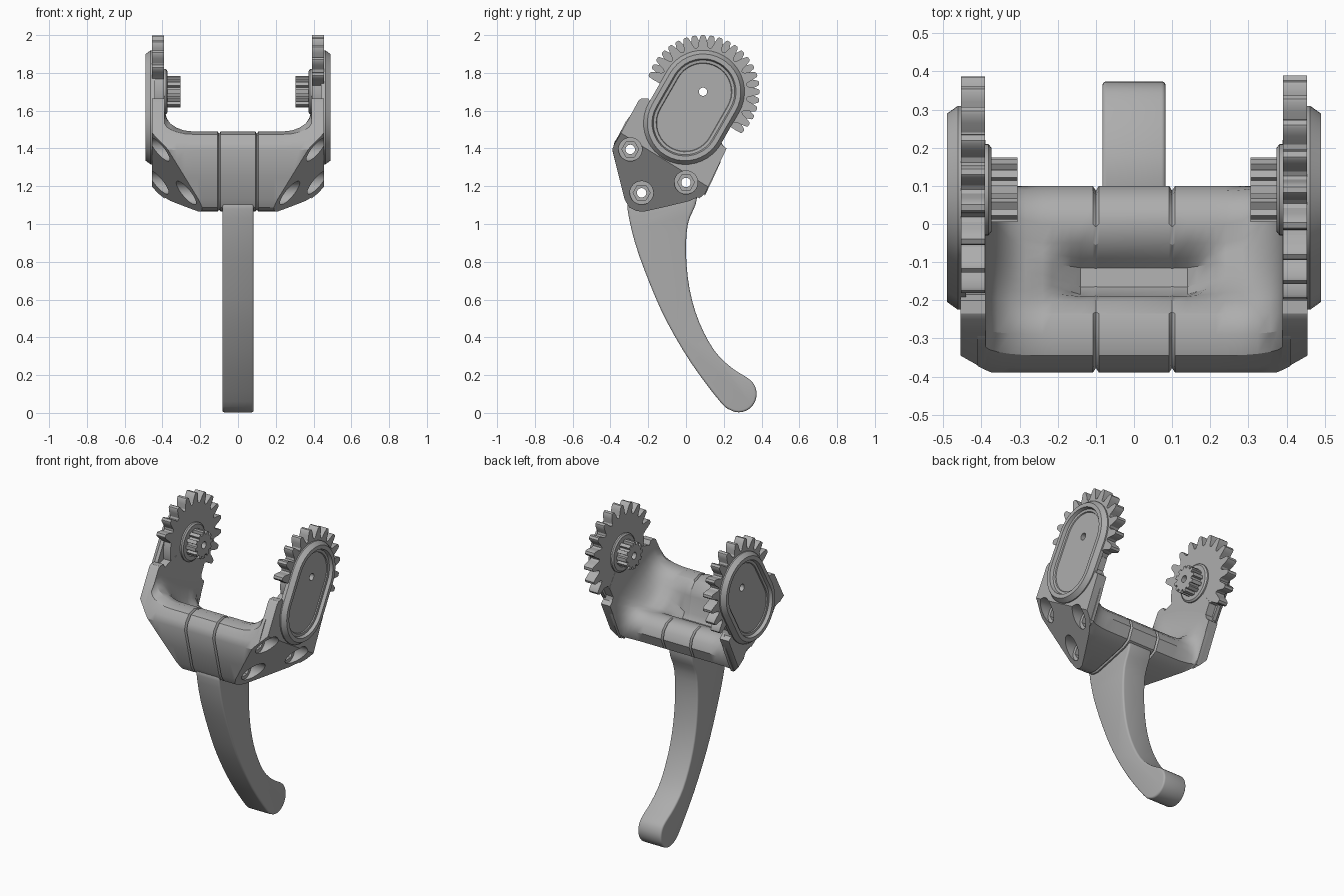
import bpy, bmesh
from math import sin, cos, pi, radians
from mathutils import Vector

if "Cube" in bpy.data.objects:
    bpy.data.objects.remove(bpy.data.objects["Cube"])

GREY = (0.42, 0.42, 0.42, 1)
metal = bpy.data.materials.new("plain grey")
metal.use_nodes = True
metal.diffuse_color = GREY
metal.node_tree.nodes["Principled BSDF"].inputs["Base Color"].default_value = GREY

HUB = (0.09, 1.70)
LOW = (-0.005, 1.535)
BOLTS = [(-0.295, 1.395), (-0.235, 1.165), (0.0, 1.22)]
SLOPE = (-0.465, 0.447, 0.725)   # chamfer plane: x = a + b*y + c*z


def chamfer_x(y, z):
    return SLOPE[0] + SLOPE[1] * y + SLOPE[2] * z


def loft(name, rings, chamfers=()):
    """Skin a list of (x, [(y, z), ...]) rings, cap both ends, trim by the chamfer."""
    bm = bmesh.new()
    loops = [[bm.verts.new((x, y, z)) for y, z in pts] for x, pts in rings]
    for a, b in zip(loops, loops[1:]):
        for i in range(len(a)):
            j = (i + 1) % len(a)
            bm.faces.new((a[i], a[j], b[j], b[i]))
    bm.faces.new(loops[0])
    bm.faces.new(loops[-1])
    for s in chamfers:
        bmesh.ops.bisect_plane(bm, geom=bm.verts[:] + bm.edges[:] + bm.faces[:],
                               plane_co=(s * SLOPE[0], 0, 0),
                               plane_no=(s, -SLOPE[1], -SLOPE[2]), clear_outer=True)
        bmesh.ops.holes_fill(bm, edges=bm.edges[:], sides=0)
    bmesh.ops.recalc_face_normals(bm, faces=bm.faces[:])
    mesh = bpy.data.meshes.new(name)
    bm.to_mesh(mesh)
    bm.free()
    mesh.materials.append(metal)
    ob = bpy.data.objects.new(name, mesh)
    bpy.context.collection.objects.link(ob)
    return ob


def circle(c, r, n=32):
    return [(c[0] + r * cos(2 * pi * i / n), c[1] + r * sin(2 * pi * i / n)) for i in range(n)]


def stadium(r, n=20):
    """Outline of a slot running from LOW to HUB."""
    along = Vector(HUB) - Vector(LOW)
    side = Vector((along.y, -along.x)).normalized()
    up = along.normalized()
    out = []
    for c, s in ((Vector(HUB), 1), (Vector(LOW), -1)):
        for i in range(n + 1):
            a = pi * i / n
            p = c + s * r * (side * cos(a) + up * sin(a))
            out.append((p.x, p.y))
    return out


def toothed(c, count, shape, phase=0, keep=None, root=0.22):
    """Gear outline; teeth outside the kept angle range become plain rim."""
    out = []
    for k in range(count):
        mid = 360 * k / count + phase
        inside = keep is None or keep[0] <= (mid + 90) % 360 - 90 <= keep[1]
        for frac, r in shape:
            a = radians(mid + 360 * frac / count)
            r = r if inside else root
            out.append((c[0] + r * cos(a), c[1] + r * sin(a)))
    return out


def spline(pts, steps=4):
    out = []
    v = [Vector(p) for p in pts]
    for i in range(len(v) - 1):
        p0, p1, p2, p3 = v[max(i - 1, 0)], v[i], v[i + 1], v[min(i + 2, len(v) - 1)]
        for k in range(steps):
            t = k / steps
            out.append(tuple(0.5 * (2 * p1 + (p2 - p0) * t + (2 * p0 - 5 * p1 + 4 * p2 - p3) * t * t
                                    + (3 * p1 - p0 - 3 * p2 + p3) * t ** 3)))
    return out + [tuple(v[-1])]


def mix(a, b, t):
    return [(p[0] + (q[0] - p[0]) * t, p[1] + (q[1] - p[1]) * t) for p, q in zip(a, b)]


def finish(ob, cutters=(), bevel=0, angle=32):
    bpy.ops.object.select_all(action='DESELECT')
    bpy.context.view_layer.objects.active = ob
    ob.select_set(True)
    for c in cutters:
        m = ob.modifiers.new("cut", 'BOOLEAN')
        m.object, m.operation, m.solver = c, 'DIFFERENCE', 'EXACT'
        bpy.ops.object.modifier_apply(modifier=m.name)
    if bevel:
        m = ob.modifiers.new("round", 'BEVEL')
        m.width, m.segments, m.limit_method, m.angle_limit = bevel, 4, 'ANGLE', radians(50)
        bpy.ops.object.modifier_apply(modifier=m.name)
    bpy.ops.object.shade_smooth_by_angle(angle=radians(angle))


# Cutters: through holes, counterbores with hex seats, and hub bore
bolt_cuts = []
for b in BOLTS:
    x = chamfer_x(*b)
    bolt_cuts.append(loft("bolt_hole", [(-0.6, circle(b, 0.025, 20)), (0.6, circle(b, 0.025, 20))]))
    for s in (1, -1):
        bolt_cuts.append(loft("bolt_bore", [(s * (x - 0.06), circle(b, 0.062)), (s * 0.6, circle(b, 0.062))]))
        bolt_cuts.append(loft("hex_seat", [(s * (x - 0.09), circle(b, 0.045, 6)), (s * 0.6, circle(b, 0.045, 6))]))
hub_cut = loft("hub_bore", [(-0.6, circle(HUB, 0.022, 20)), (0.6, circle(HUB, 0.022, 20))])

# Cradle: two round bars with a pit between, flaring into the side arms
under = [(0.02, 1.122), (-0.1, 1.093), (-0.22, 1.066), (-0.26, 1.068), (-0.3, 1.087), (-0.325, 1.13), (-0.355, 1.25)]
front_bar = [(-0.39, 1.39), (-0.378, 1.435), (-0.345, 1.475), (-0.29, 1.49), (-0.235, 1.475), (-0.203, 1.44)]
pit = [(-0.19, 1.39), (-0.185, 1.28), (-0.165, 1.245), (-0.115, 1.24)]
saddle = [(-0.18, 1.405), (-0.155, 1.37), (-0.13, 1.345), (-0.1, 1.325)]
rear_bar = [(-0.09, 1.265), (-0.05, 1.307), (0, 1.32), (0.05, 1.307), (0.087, 1.27), (0.1, 1.22), (0.07, 1.15)]
rear_full = [(-0.075, 1.315)] + rear_bar[1:]
wall = spline([(-0.39, 1.4), (-0.275, 1.6), (-0.13, 1.6), (0.05, 1.53), (0.2, 1.41), (0.1, 1.15)], 3)
wall = wall[:len(front_bar + pit + rear_bar) - 1] + [(0.1, 1.16)]
centre = under + front_bar + pit + rear_bar
filled = under + front_bar + saddle + rear_full
arm = under + wall
groove = [(-0.15 + (y + 0.15) * 0.95, 1.25 + (z - 1.25) * 0.95) for y, z in centre]

half = [(0.092, centre), (0.1, groove), (0.108, centre), (0.14, centre)]
half += [(0.14 + 0.1 * t, mix(centre, filled, t)) for t in (0.25, 0.5, 0.75, 1)]
half += [(0.24 + 0.15 * sin(a), mix(filled, arm, 1 - cos(a))) for a in (0.3, 0.6, 0.9, 1.15, 1.4, pi / 2)]
half.append((0.41, arm))
cradle = loft("cradle", [(-x, p) for x, p in reversed(half)] + half, (1, -1))
finish(cradle, bolt_cuts)

# Curved handle with a rounded end
front_edge = [(-0.3, 1.12), (-0.31, 1.08), (-0.27, 0.9), (-0.19, 0.68), (-0.1, 0.48), (0.03, 0.26), (0.18, 0.06)]
tip = [(0.28 + 0.094 * cos(radians(a)), 0.1 + 0.097 * sin(radians(a))) for a in range(240, 421, 30)]
back_edge = [(0.24, 0.24), (0.15, 0.33), (0.07, 0.48), (0.02, 0.65), (0.0, 0.84), (0.01, 1.0), (0.05, 1.1), (0.06, 1.16)]
outline = spline(front_edge + tip + back_edge, 3)
finish(loft("handle", [(-0.083, outline), (0.083, outline)]), bevel=0.035)

# Side arms with gear sectors, slotted covers, bosses and splined pinions
plate = [(-0.39, 1.4), (-0.25, 1.655), (-0.235, 1.665), (-0.2, 1.665), (-0.185, 1.64), (-0.12, 1.66), HUB,
         (0.22, 1.52), (0.185, 1.45), (0.19, 1.42), (0.215, 1.4), (0.1, 1.16), (0.07, 1.135)] + under[:-1]
tooth = [(-0.5, 0.232), (-0.36, 0.24), (-0.25, 0.27), (-0.15, 0.294), (-0.08, 0.3),
         (0.08, 0.3), (0.15, 0.294), (0.25, 0.27), (0.36, 0.24)]
spline_tooth = [(-0.32, 0.068), (-0.25, 0.085), (0.25, 0.085), (0.32, 0.068)]
for s, side in ((1, "left"), (-1, "right")):
    finish(loft(side + "_arm", [(s * 0.39, plate), (s * 0.455, plate)], (s,)), bolt_cuts + [hub_cut])
    sector = toothed(HUB, 20, tooth, 0 if s > 0 else 9, (-50, 165))
    finish(loft(side + "_gear", [(s * 0.391, sector), (s * 0.454, sector)]), [hub_cut])
    steps = [(0.44, 0.22), (0.462, 0.22), (0.49, 0.2), (0.49, 0.175), (0.47, 0.168), (0.468, 0.153), (0.462, 0.15)]
    finish(loft(side + "_cover", [(s * x, stadium(r)) for x, r in steps]), [hub_cut], angle=20)
    boss = [(0.4, 0.12), (0.382, 0.12), (0.374, 0.11)]
    finish(loft(side + "_boss", [(s * x, circle(HUB, r, 40)) for x, r in boss]), [hub_cut], angle=20)
    teeth = toothed(HUB, 12, spline_tooth)
    finish(loft(side + "_pinion", [(s * 0.305, teeth), (s * 0.39, teeth)]), [hub_cut])

for c in bolt_cuts + [hub_cut]:
    bpy.data.objects.remove(c)
